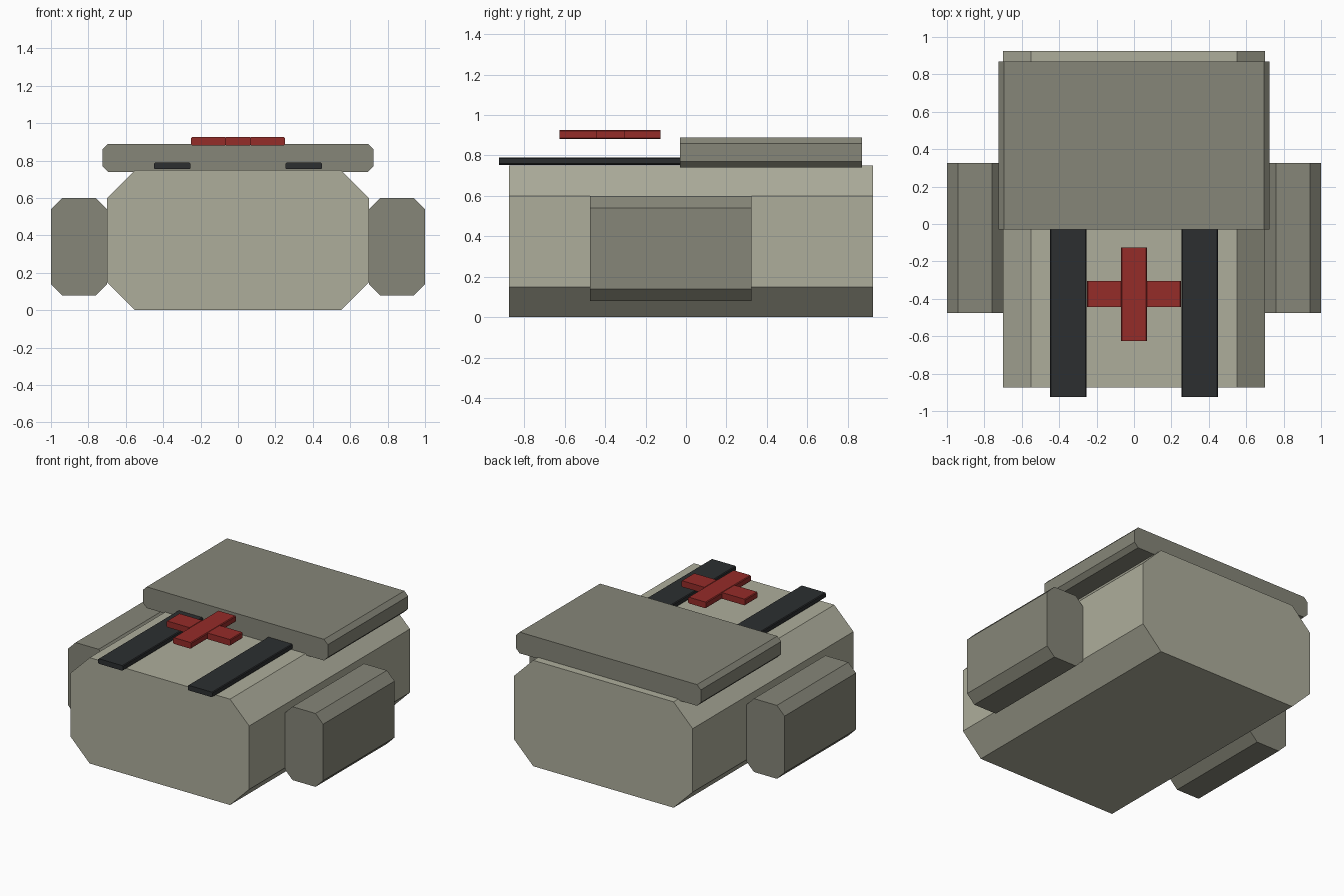
import bpy

if "Cube" in bpy.data.objects:
    bpy.data.objects.remove(bpy.data.objects["Cube"])


def material(name, rgb):
    m = bpy.data.materials.new(name)
    m.diffuse_color = (*rgb, 1)
    m.use_nodes = True
    m.node_tree.nodes["Principled BSDF"].inputs["Base Color"].default_value = m.diffuse_color
    return m


canvas = material("canvas", (0.42, 0.42, 0.33))
dark_canvas = material("dark_canvas", (0.24, 0.24, 0.19))
webbing = material("webbing", (0.025, 0.028, 0.03))
red = material("red", (0.30, 0.025, 0.022))


def prism(name, x, y, z, c, mat):
    """Box with its four lengthwise (y) edges chamfered by c."""
    (x0, x1), (y0, y1), (z0, z1) = x, y, z
    profile = [(x0 + c, z0), (x1 - c, z0), (x1, z0 + c), (x1, z1 - c),
               (x1 - c, z1), (x0 + c, z1), (x0, z1 - c), (x0, z0 + c)]
    n = len(profile)
    verts = [(px, py, pz) for py in (y0, y1) for px, pz in profile]
    faces = [tuple(range(n)), tuple(reversed(range(n, 2 * n)))]
    faces += [(i, i + n, (i + 1) % n + n, (i + 1) % n) for i in range(n)]
    mesh = bpy.data.meshes.new(name)
    mesh.from_pydata(verts, [], faces)
    mesh.materials.append(mat)
    obj = bpy.data.objects.new(name, mesh)
    bpy.context.collection.objects.link(obj)
    return obj


def mirrored_pair(name, x, *args):
    prism(name + "_right", x, *args)
    prism(name + "_left", (-x[1], -x[0]), *args)


# Main bag and its lid flap
prism("bag_body", (-0.7, 0.7), (-0.875, 0.925), (0, 0.75), 0.15, canvas)
prism("lid_flap", (-0.725, 0.725), (-0.03, 0.87), (0.74, 0.89), 0.03, dark_canvas)

# Side pockets
mirrored_pair("side_pocket", (0.7, 1.0), (-0.475, 0.325), (0.08, 0.6), 0.06, dark_canvas)

# Straps running under the flap
mirrored_pair("strap", (0.255, 0.448), (-0.925, 0.0), (0.754, 0.79), 0.005, webbing)

# Cross emblem: upright and two arms
prism("cross_upright", (-0.07, 0.07), (-0.625, -0.125), (0.882, 0.926), 0.005, red)
mirrored_pair("cross_arm", (0.065, 0.25), (-0.443, -0.305), (0.882, 0.926), 0.005, red)
